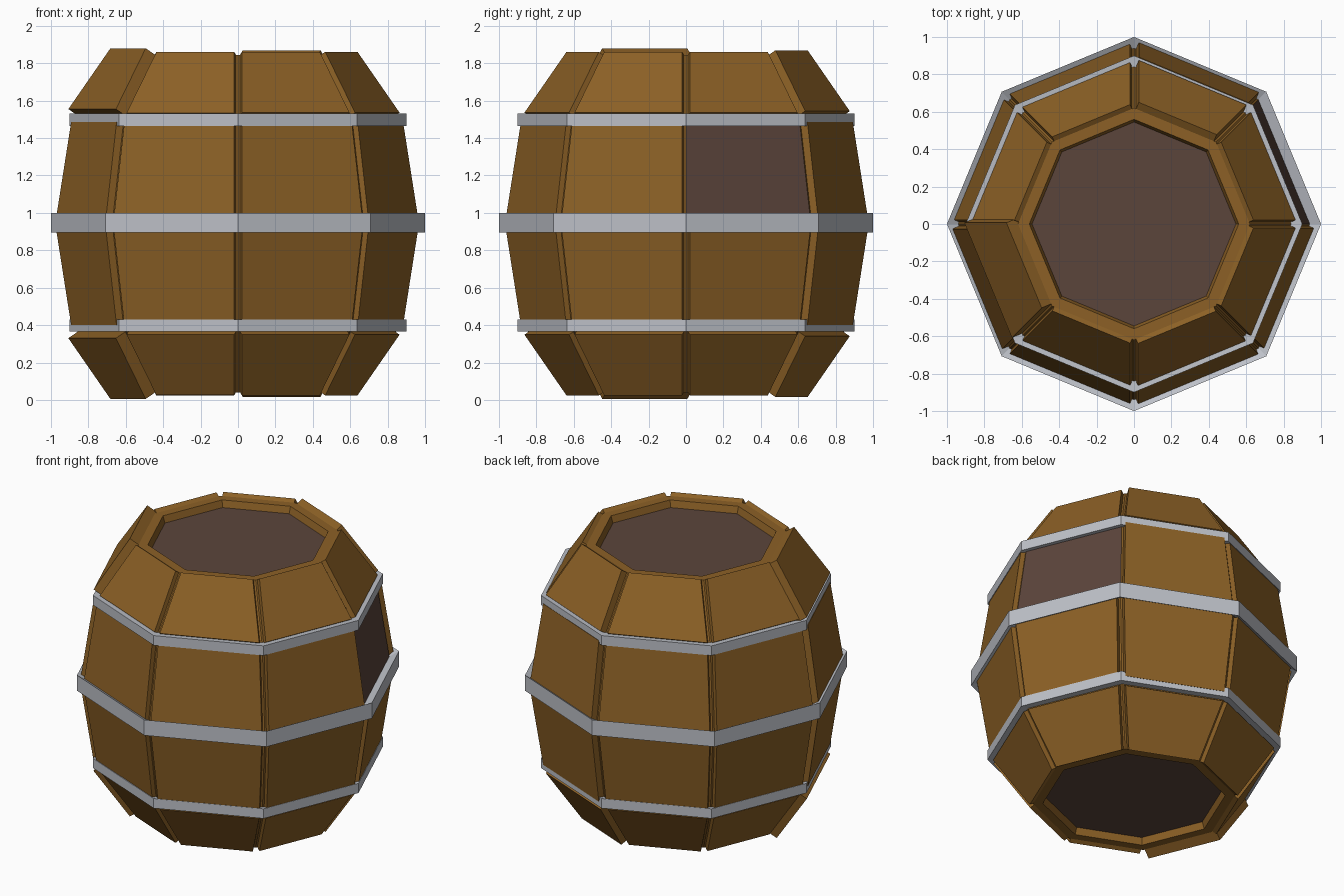
import bpy, bmesh, math
from mathutils import Vector

if "Cube" in bpy.data.objects:
    bpy.data.objects.remove(bpy.data.objects["Cube"])

SIDES = 8
STEP = 2 * math.pi / SIDES
MID = 0.9425  # mirror height of the barrel


def material(name, rgb):
    m = bpy.data.materials.new(name)
    m.diffuse_color = (*rgb, 1)
    m.use_nodes = True
    m.node_tree.nodes["Principled BSDF"].inputs["Base Color"].default_value = m.diffuse_color
    return m


WOOD = material("oak_wood", (0.262, 0.118, 0.019))
DARK = material("dark_inside", (0.105, 0.059, 0.044))
STEEL = material("grey_steel", (0.51, 0.53, 0.575))


def finish(name, bm, *mats):
    bmesh.ops.recalc_face_normals(bm, faces=bm.faces)
    me = bpy.data.meshes.new(name)
    bm.to_mesh(me)
    bm.free()
    for m in mats:
        me.materials.append(m)
    ob = bpy.data.objects.new(name, me)
    bpy.context.collection.objects.link(ob)
    return ob


def polar(r, a, z):
    return Vector((r * math.cos(a), r * math.sin(a), z))


def lathe(bm, profile, closed):
    rings = [[bm.verts.new(polar(r, i * STEP, z)) for i in range(SIDES)]
             for r, z in profile]
    if closed:
        rings.append(rings[0])
    for lo, hi in zip(rings, rings[1:]):
        for i in range(SIDES):
            j = (i + 1) % SIDES
            bm.faces.new((lo[i], lo[j], hi[j], hi[i]))
    if not closed:
        bm.faces.new(rings[0])
        bm.faces.new(rings[-1])


def flip(profile):
    return [(r, 2 * MID - z) for r, z in profile]


# Barrel body with recessed dark lids and one bare dark panel
upper = [(0.94, 0.97), (0.86, 1.48), (0.845, 1.52), (0.62, 1.845),
         (0.56, 1.845), (0.545, 1.80)]
bm = bmesh.new()
lathe(bm, flip(upper)[::-1] + upper, False)
for f in bm.faces:
    c = f.calc_center_median()
    lid = len(f.verts) == SIDES
    bare = 1.1 < c.z < 1.4 and 0 < math.atan2(c.y, c.x) < STEP
    f.material_index = int(lid or bare)
finish("barrel_body", bm, WOOD, DARK)

# Raised staves: panels pushed out from the body by slightly uneven amounts
push = [0.03, 0.045, 0.03, 0.03, 0.065, 0.028, 0.03, 0.03]


def stave(name, i, lo, hi, depth, gap0, gap1):
    a0, a1 = i * STEP, (i + 1) * STEP
    quad = []
    for (r, z), order in ((lo, 1), (hi, -1)):
        p, q = polar(r, a0, z), polar(r, a1, z)
        t = (q - p).normalized()
        quad += [p + t * gap0, q - t * gap1][::order]
    n = (quad[1] - quad[0]).cross(quad[3] - quad[0]).normalized()
    bm = bmesh.new()
    inner = [bm.verts.new(p - n * 0.005) for p in quad]
    outer = [bm.verts.new(p + n * depth) for p in quad]
    bm.faces.new(inner[::-1])
    bm.faces.new(outer)
    for k in range(4):
        m = (k + 1) % 4
        bm.faces.new((inner[k], inner[m], outer[m], outer[k]))
    finish(name, bm, WOOD)


for i, d in enumerate(push):
    g0 = 0.012 if i != 4 else -0.03
    mid_d = min(d, 0.04)
    mid, top = upper[0:2], upper[2:4]
    stave(f"top_stave_{i}", i, *top, d, g0, 0.012)
    stave(f"bottom_stave_{i}", i, *flip(top)[::-1], d, g0, 0.012)
    stave(f"lower_middle_stave_{i}", i, *flip(mid)[::-1], mid_d, 0.012, 0.012)
    if i != 0:
        stave(f"upper_middle_stave_{i}", i, *mid, mid_d, 0.012, 0.012)

# Steel hoops
hoops = {
    "middle_hoop": [(1.0, 0.895), (1.0, 1.0), (0.93, 0.965), (0.93, 0.93)],
    "upper_hoop": [(0.9, 1.465), (0.9, 1.53), (0.835, 1.525), (0.835, 1.475)],
    "lower_hoop": [(0.9, 0.365), (0.9, 0.43), (0.835, 0.42), (0.835, 0.37)],
}
for name, section in hoops.items():
    bm = bmesh.new()
    lathe(bm, section, True)
    finish(name, bm, STEEL)
